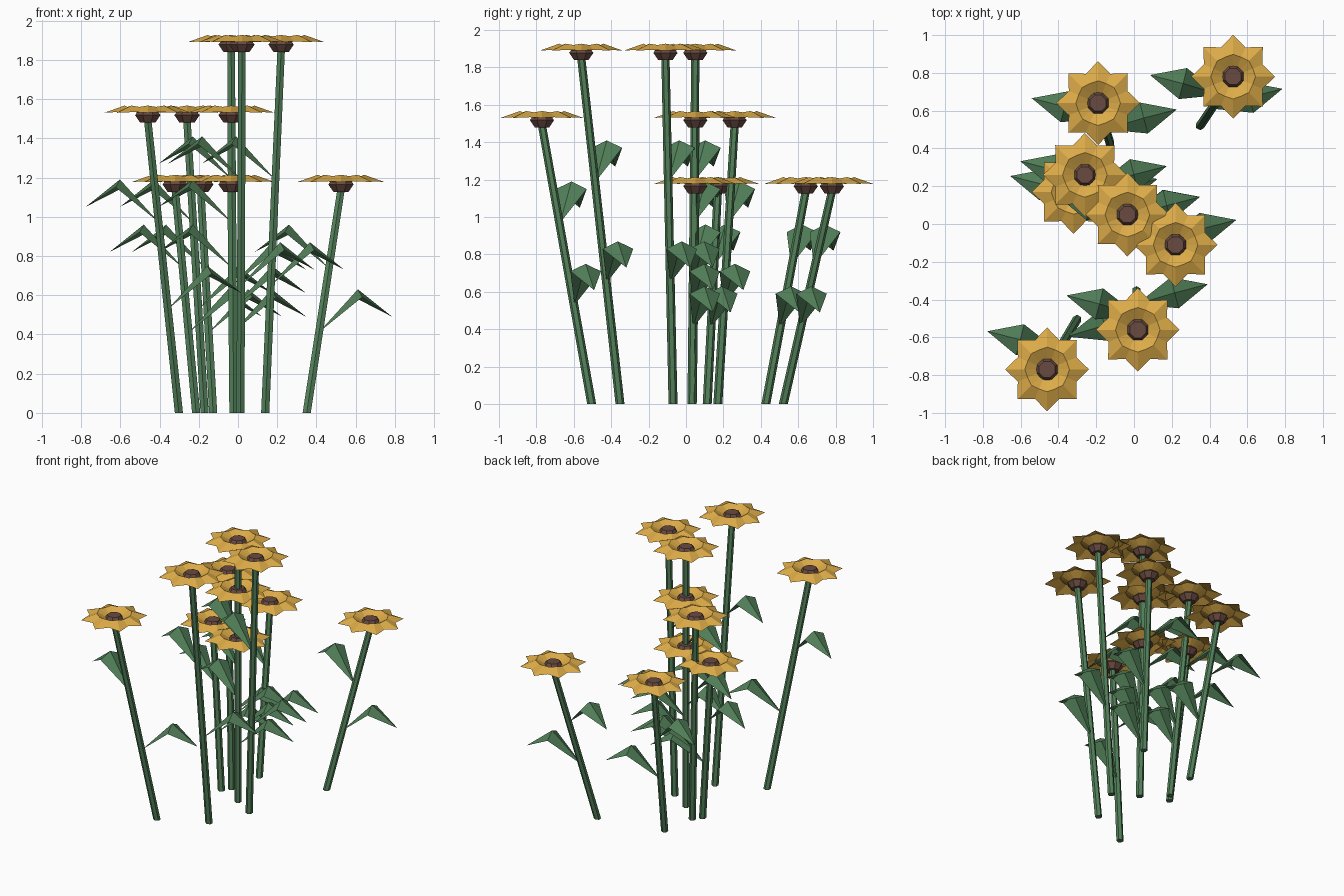
import bpy, bmesh
from math import sin, cos, pi
from mathutils import Vector

cube = bpy.data.objects.get("Cube")
if cube:
    bpy.data.objects.remove(cube)


def material(name, rgb):
    m = bpy.data.materials.new(name)
    m.use_nodes = True
    m.diffuse_color = (*rgb, 1)
    bsdf = m.node_tree.nodes["Principled BSDF"]
    bsdf.inputs["Base Color"].default_value = (*rgb, 1)
    bsdf.inputs["Roughness"].default_value = 0.9
    return m


GREEN = material("leaf green", (0.085, 0.216, 0.1))
GOLD = material("petal gold", (0.72, 0.41, 0.065))
BROWN = material("seed brown", (0.141, 0.07, 0.053))


def finish(name, bm, mat):
    bmesh.ops.recalc_face_normals(bm, faces=bm.faces)
    mesh = bpy.data.meshes.new(name)
    bm.to_mesh(mesh)
    bm.free()
    mesh.materials.append(mat)
    obj = bpy.data.objects.new(name, mesh)
    bpy.context.collection.objects.link(obj)
    return obj


def ring(bm, centre, radius, sides, turn=0.0):
    return [bm.verts.new(centre + Vector((radius * cos(2 * pi * i / sides + turn),
                                          radius * sin(2 * pi * i / sides + turn), 0)))
            for i in range(sides)]


def bridge(bm, low, high):
    n = len(low)
    for i in range(n):
        j = (i + 1) % n
        bm.faces.new((low[i], low[j], high[j], high[i]))


def lathe(name, rings, sides, mat, turn=0.0):
    """Closed faceted solid through (centre, radius) rings."""
    bm = bmesh.new()
    loops = [ring(bm, c, r, sides, turn) for c, r in rings]
    for low, high in zip(loops, loops[1:]):
        bridge(bm, low, high)
    bm.faces.new(loops[0])
    bm.faces.new(loops[-1])
    return finish(name, bm, mat)


def petals(name, centre):
    """Eight folded petals around a cup; even points are ridges, odd are valleys."""
    bm = bmesh.new()
    loops = []
    for ridge, valley in (((0.055, 0.0), (0.055, 0.0)),
                          ((0.118, 0.037), (0.112, 0.03)),
                          ((0.222, 0.0), (0.168, 0.004))):
        loop = []
        for i in range(16):
            r, z = valley if i % 2 else ridge
            a = pi * i / 8
            loop.append(bm.verts.new(centre + Vector((r * cos(a), r * sin(a), z))))
        loops.append(loop)
    for inner, outer in zip(loops, loops[1:]):
        bridge(bm, inner, outer)
    obj = finish(name, bm, GOLD)
    if obj.data.polygons[0].normal.z < 0:
        obj.data.flip_normals()
    return obj


def leaf(name, root, side):
    """Drooping kite leaf creased along its midrib."""
    bm = bmesh.new()

    def point(x, y, z):
        return bm.verts.new(root + Vector((side * x, y, z)))

    base = point(0, 0, 0)
    mid = point(0.2, 0.06, 0.22)
    back = point(0.18, 0.142, 0.18)
    front = point(0.222, -0.022, 0.18)
    tip = point(0.375, 0.105, 0.08)
    for tri in ((base, mid, back), (base, front, mid), (tip, back, mid), (tip, mid, front)):
        bm.faces.new(tri)
    obj = finish(name, bm, GREEN)
    if obj.data.polygons[0].normal.z < 0:
        obj.data.flip_normals()
    return obj


# Height, foot spread, lower and upper leaf heights, head positions
GROUPS = {
    "tall": (1.89, 0.63, 0.65, 1.19, [(0.02, -0.56), (0.22, -0.11), (-0.035, 0.05)]),
    "middle": (1.53, 0.655, 0.53, 0.97, [(-0.46, -0.77), (-0.26, 0.26), (-0.035, 0.05)]),
    "short": (1.177, 0.667, 0.41, 0.74, [(0.525, 0.78), (-0.19, 0.64), (-0.32, 0.17),
                                         (-0.035, 0.05)]),
}

for size, (height, spread, low_leaf, high_leaf, heads) in GROUPS.items():
    for n, (x, y) in enumerate(heads, 1):
        tag = f"{size}_flower_{n}_"
        head = Vector((x, y, height))
        foot = Vector((x * spread, y * spread, 0))
        up = Vector((0, 0, 1))

        # Leaning stem
        lathe(tag + "stem", [(foot, 0.024), (head - up * 0.04, 0.022)], 6, GREEN, pi / 6)

        # Right-hand leaf low, left-hand leaf high
        for label, z, side in (("lower_leaf", low_leaf, 1), ("upper_leaf", high_leaf, -1)):
            leaf(tag + label, foot.lerp(head, z / height), side)

        # Flower head with seed disc
        petals(tag + "petals", head)
        lathe(tag + "seed_disc",
              [(head - up * 0.05, 0.042), (head - up * 0.012, 0.07), (head, 0.06),
               (head + up * 0.022, 0.046)], 8, BROWN, pi / 8)
